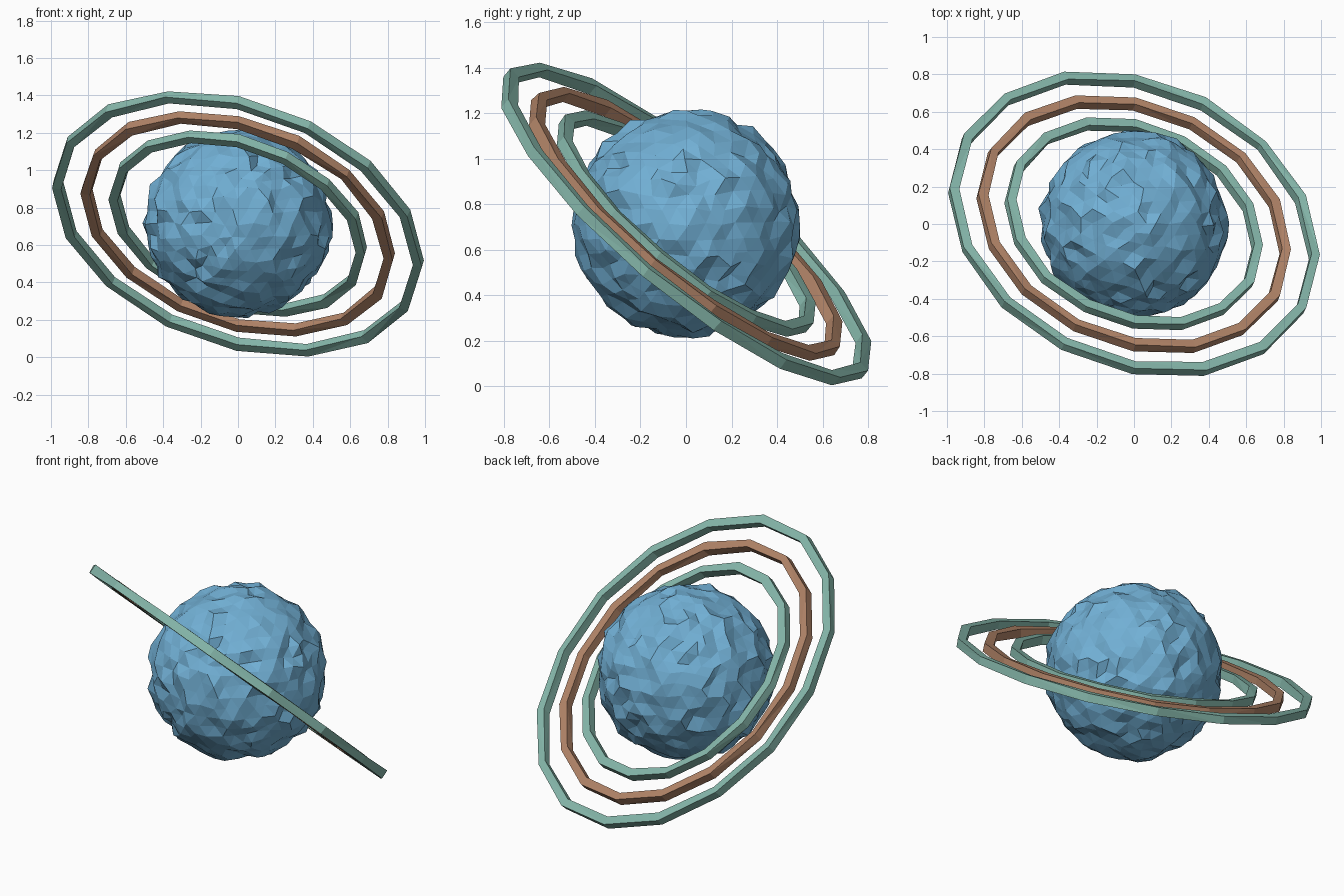
import bpy, bmesh, math, random
from mathutils import Vector

if "Cube" in bpy.data.objects:
    bpy.data.objects.remove(bpy.data.objects["Cube"])

random.seed(7)
CENTRE = Vector((0, 0, 0.714))

# Orbit plane axes: E2 lies in the yz plane, NORMAL is the tilt of the rings
NORMAL = Vector((0.27, 0.62, 0.737)).normalized()
E2 = Vector((0, NORMAL.z, -NORMAL.y)).normalized()
E1 = E2.cross(NORMAL).normalized()


def material(name, colour):
    m = bpy.data.materials.new(name)
    m.diffuse_color = (*colour, 1)
    m.use_nodes = True
    m.node_tree.nodes["Principled BSDF"].inputs["Base Color"].default_value = m.diffuse_color
    return m


BLUE = material("planet blue", (0.165, 0.43, 0.66))
GREEN = material("pale green", (0.24, 0.48, 0.41))
BROWN = material("warm brown", (0.45, 0.235, 0.14))


def jitter(amount):
    return Vector([random.uniform(-amount, amount) for _ in range(3)])


def finish(bm, name, mat):
    bmesh.ops.triangulate(bm, faces=bm.faces[:])
    bmesh.ops.recalc_face_normals(bm, faces=bm.faces[:])
    mesh = bpy.data.meshes.new(name)
    bm.to_mesh(mesh)
    bm.free()
    mesh.materials.append(mat)
    obj = bpy.data.objects.new(name, mesh)
    obj.location = CENTRE
    bpy.context.collection.objects.link(obj)


# Rocky low-poly planet
bm = bmesh.new()
bmesh.ops.create_icosphere(bm, subdivisions=4, radius=0.495)
for v in bm.verts:
    v.co = v.co * random.uniform(0.972, 1.028) + jitter(0.012)
finish(bm, "planet", BLUE)


# Tilted rings: 16 segments with a square, slightly uneven section
def ring(name, radius, mat, half=0.025, segments=16):
    bm = bmesh.new()
    loops = []
    for i in range(segments):
        a = 2 * math.pi * i / segments
        radial = E1 * math.cos(a) + E2 * math.sin(a)
        loops.append([bm.verts.new(radial * (radius + half * s) + NORMAL * half * t + jitter(0.004))
                      for s, t in ((1, 1), (-1, 1), (-1, -1), (1, -1))])
    for i in range(segments):
        p, q = loops[i], loops[(i + 1) % segments]
        for k in range(4):
            n = (k + 1) % 4
            bm.faces.new((p[k], q[k], q[n], p[n]))
    finish(bm, name, mat)


ring("inner_ring", 0.687, GREEN)
ring("middle_ring", 0.843, BROWN)
ring("outer_ring", 1.003, GREEN)
